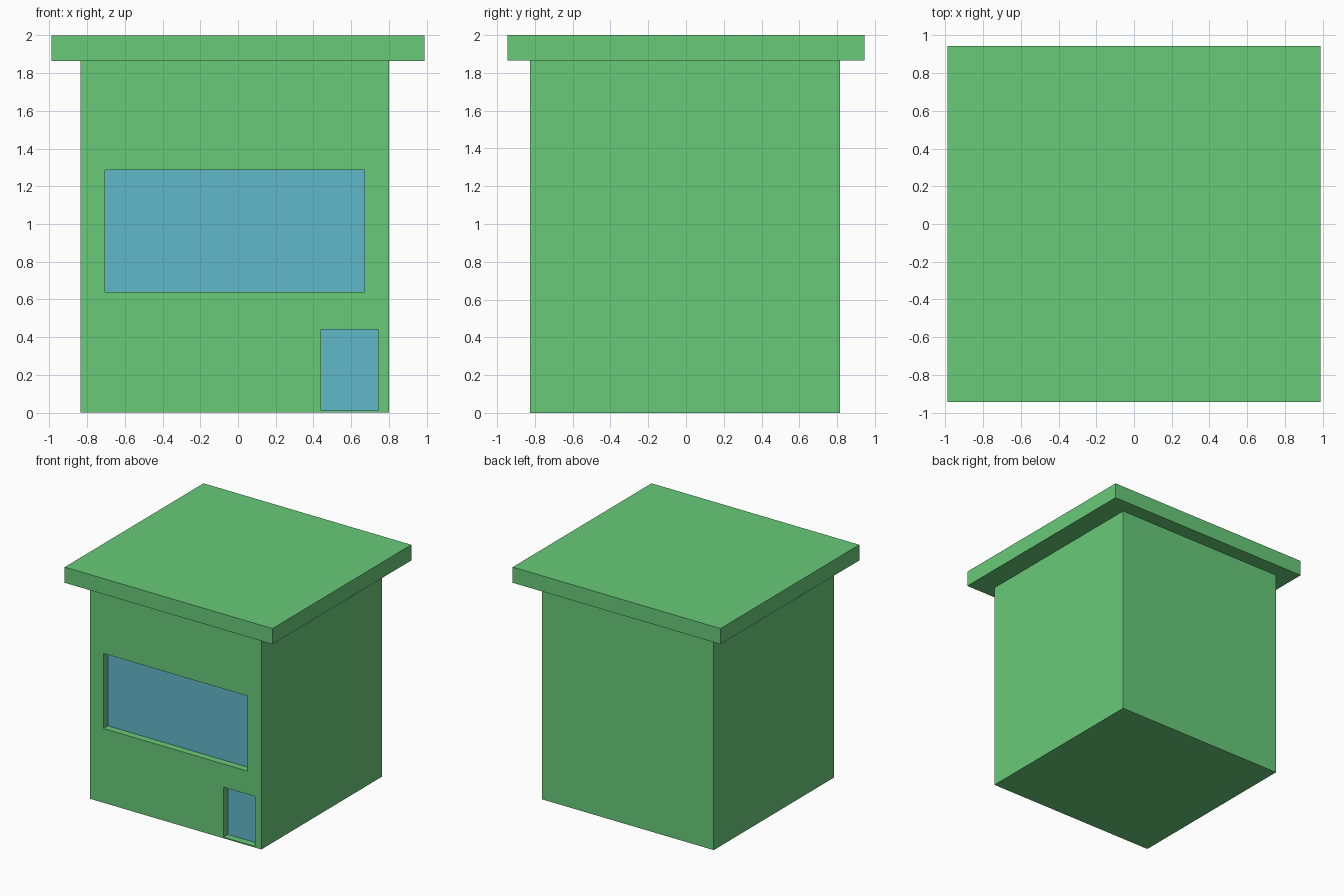
import bpy

if "Cube" in bpy.data.objects:
    bpy.data.objects.remove(bpy.data.objects["Cube"])

FRONT = -0.825    # front wall plane
RECESS = 0.06     # visible depth of the openings
PANE = 0.02       # pane thickness


def material(name, rgb):
    m = bpy.data.materials.new(name)
    m.diffuse_color = (*rgb, 1)
    m.use_nodes = True
    m.node_tree.nodes["Principled BSDF"].inputs["Base Color"].default_value = m.diffuse_color
    return m


def box(name, xs, ys, zs, mat=None):
    bpy.ops.mesh.primitive_cube_add(size=1, location=[(a + b) / 2 for a, b in (xs, ys, zs)])
    ob = bpy.context.object
    ob.name = name
    ob.scale = [b - a for a, b in (xs, ys, zs)]
    bpy.ops.object.transform_apply(location=False, rotation=False, scale=True)
    if mat:
        ob.data.materials.append(mat)
    return ob


green = material("green_wall", (0.14, 0.59, 0.19))
blue = material("blue_glass", (0.12, 0.48, 0.60))

# Main block and overhanging flat roof
walls = box("walls", (-0.835, 0.80), (FRONT, 0.815), (0, 1.865), green)
box("roof_slab", (-0.99, 0.99), (-0.945, 0.945), (1.865, 2.0), green)

# Recessed window and door, each with a pane set into the wall
openings = {
    "window": ((-0.705, 0.67), (0.64, 1.287)),
    "door": ((0.44, 0.742), (0.01, 0.44)),
}
for name, (xs, zs) in openings.items():
    back = FRONT + RECESS + PANE
    cutter = box(name + "_cutter", xs, (FRONT - 0.1, back), zs)
    cutter.hide_render = True
    cutter.hide_set(True)
    cut = walls.modifiers.new(name + "_opening", 'BOOLEAN')
    cut.operation = 'DIFFERENCE'
    cut.solver = 'EXACT'
    cut.object = cutter
    box(name + "_pane", xs, (FRONT + RECESS, back), zs, blue)
